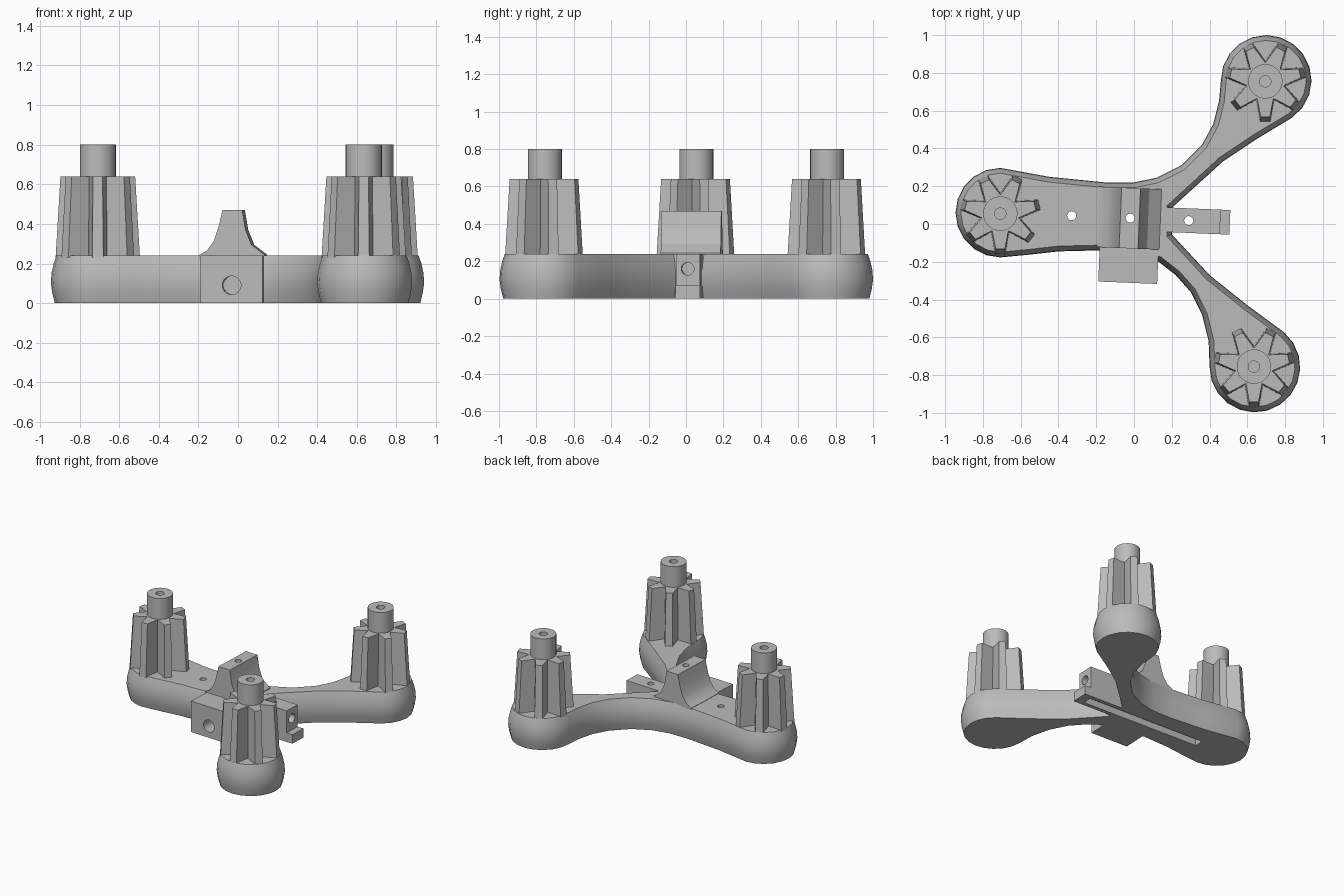
import bpy, bmesh, math
from mathutils import Matrix, Vector

cube = bpy.data.objects.get("Cube")
if cube:
    bpy.data.objects.remove(cube)

grey = bpy.data.materials.new("plain grey")
grey.use_nodes = True
grey.diffuse_color = (0.5, 0.5, 0.5, 1)
grey.node_tree.nodes["Principled BSDF"].inputs["Base Color"].default_value = (0.5, 0.5, 0.5, 1)

# The hub and clamp share a slightly turned frame
turned = Matrix.Translation((0, 0.03, 0)) @ Matrix.Rotation(math.radians(-2.4), 4, "Z")


def loft(name, rings, matrix=Matrix()):
    """Skin a stack of equal-sized point rings and cap both ends."""
    bm = bmesh.new()
    loops = [[bm.verts.new(matrix @ Vector(p)) for p in ring] for ring in rings]
    n = len(loops[0])
    for low, high in zip(loops, loops[1:]):
        for i in range(n):
            j = (i + 1) % n
            bm.faces.new((low[i], low[j], high[j], high[i]))
    bm.faces.new(loops[0][::-1])
    bm.faces.new(loops[-1])
    bmesh.ops.recalc_face_normals(bm, faces=bm.faces)
    mesh = bpy.data.meshes.new(name)
    bm.to_mesh(mesh)
    bm.free()
    mesh.materials.append(grey)
    obj = bpy.data.objects.new(name, mesh)
    bpy.context.scene.collection.objects.link(obj)
    return obj


def arc(cx, cy, r, a0, a1, steps):
    angles = [math.radians(a0 + (a1 - a0) * i / steps) for i in range(steps + 1)]
    return [(cx + r * math.cos(a), cy + r * math.sin(a)) for a in angles]


def circle(r, steps=32):
    return arc(0, 0, r, 0, 360, steps)[:-1]


def at_height(points, z):
    return [(x, y, z) for x, y in points]


def side_prism(name, profile, y0, y1):
    """Extrude an x-z profile along y in the turned frame."""
    return loft(name, [[(x, y, z) for x, z in profile] for y in (y0, y1)], turned)


def rectangle(x0, x1, z0, z1):
    return [(x0, z0), (x1, z0), (x1, z1), (x0, z1)]


def inset(points, d):
    """Move a counter-clockwise outline inward by d."""
    out = []
    for i, p in enumerate(points):
        a, b, c = (Vector(q) for q in (points[i - 1], p, points[(i + 1) % len(points)]))
        e1, e2 = (b - a).normalized(), (c - b).normalized()
        n = (Vector((-e1.y, e1.x)) + Vector((-e2.y, e2.x))).normalized()
        out.append(tuple(b + n * d))
    return out


def finish(obj, cutters=()):
    bpy.ops.object.select_all(action="DESELECT")
    obj.select_set(True)
    bpy.context.view_layer.objects.active = obj
    for cutter in cutters:
        mod = obj.modifiers.new("cut", "BOOLEAN")
        mod.operation, mod.solver, mod.object = "DIFFERENCE", "EXACT", cutter
        bpy.ops.object.modifier_apply(modifier=mod.name)
    bpy.ops.object.shade_smooth_by_angle(angle=math.radians(30))


# Three-armed base: round lobes joined by curved necks, bulging sides
lobes = [(-0.708, 0.06), (0.64, -0.757), (0.70, 0.76)]
outline = arc(*lobes[0], 0.237, 90, 270, 10)
outline += [(-0.55, -0.162), (-0.4, -0.145), (-0.19, -0.14), (0, -0.15), (0.13, -0.2),
            (0.22, -0.27), (0.3, -0.36), (0.36, -0.48), (0.395, -0.62)]
outline += arc(*lobes[1], 0.24, 180, 410, 13)
outline += [(0.60, -0.43), (0.40, -0.27), (0.20, -0.055), (0.20, 0.085), (0.47, 0.33), (0.65, 0.45)]
outline += arc(*lobes[2], 0.24, -55, 180, 13)
outline += [(0.45, 0.65), (0.42, 0.53), (0.36, 0.42), (0.25, 0.31), (0.12, 0.245),
            (0, 0.22), (-0.15, 0.22), (-0.45, 0.25)]
layers = [(0, 0.02), (0.05, 0.007), (0.1, 0), (0.15, 0.003), (0.2, 0.014), (0.24, 0.028)]
base = loft("tripod_base", [at_height(inset(outline, d), z) for z, d in layers])

# Bar between two arms, with a small ledge at its foot
bar = side_prism("side_bar", [(0.05, 0), (0.508, 0), (0.508, 0.07), (0.457, 0.07),
                              (0.457, 0.24), (0.05, 0.24)], -0.065, 0.065)

# Block on the front and flared ridge on top
block = side_prism("front_block", rectangle(-0.175, 0.137, 0, 0.24), -0.342, -0.12)
ridge = side_prism("top_ridge", [(-0.19, 0.2), (-0.19, 0.243), (-0.15, 0.265), (-0.115, 0.315),
                                 (-0.09, 0.39), (-0.072, 0.47), (0.028, 0.47), (0.045, 0.37),
                                 (0.075, 0.295), (0.14, 0.245), (0.14, 0.2)], -0.16, 0.16)

# Cutters: pin holes, screw holes and the groove underneath
cutters = [side_prism("groove_cutter", rectangle(-0.55, 0.44, -0.1, 0.05), -0.035, 0.035)]
for x in (-0.33, -0.02, 0.29):
    cutters.append(loft("pin_hole_cutter", [[(x + a, b, z) for a, b in circle(0.024, 20)]
                                            for z in (-0.1, 0.6)], turned))
cutters.append(loft("front_hole_cutter", [[(a - 0.018, y, 0.09 + b) for a, b in circle(0.047)]
                                          for y in (-0.5, -0.2)], turned))
cutters.append(loft("bar_hole_cutter", [[(x, a - 0.002, 0.16 + b) for a, b in circle(0.034)]
                                        for x in (0.36, 0.7)], turned))
for part in (base, bar, block, ridge):
    finish(part, cutters)
for cutter in cutters:
    bpy.data.objects.remove(cutter)


# Finned posts with a hollow peg
def star(radius, half_tip, valley):
    points = []
    for k in range(7):
        a = math.radians(-90 + k * 360 / 7)
        out, side = Vector((math.cos(a), math.sin(a))), Vector((-math.sin(a), math.cos(a)))
        points += [tuple(out * radius - side * half_tip), tuple(out * radius + side * half_tip)]
        mid = a + math.pi / 7
        points.append((valley * math.cos(mid), valley * math.sin(mid)))
    return points


posts = {"left_arm": (-0.708, 0.055), "front_arm": (0.635, -0.755), "back_arm": (0.695, 0.755)}
for arm, (x, y) in posts.items():
    place = Matrix.Translation((x, y, 0))
    finish(loft(arm + "_fins", [at_height(star(0.212, 0.028, 0.11), 0.23),
                                at_height(star(0.188, 0.024, 0.1), 0.64)], place))
    finish(loft(arm + "_peg", [at_height(circle(r), z) for r, z in
                               ((0.091, 0.23), (0.091, 0.8), (0.03, 0.8), (0.03, 0.66))], place))
